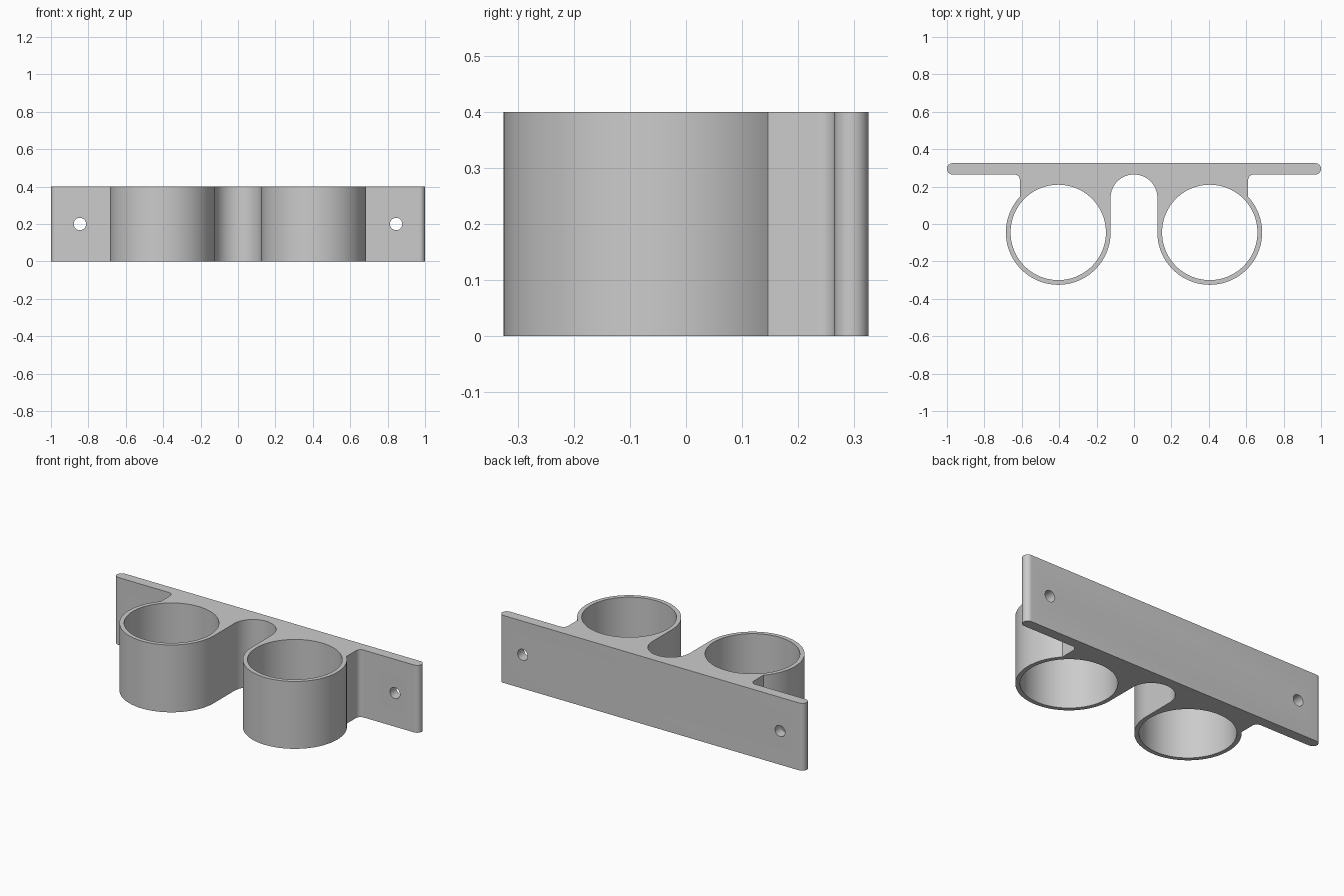
import bpy, bmesh
from math import sin, cos, pi, radians, asin, acos, degrees

if "Cube" in bpy.data.objects:
    bpy.data.objects.remove(bpy.data.objects["Cube"], do_unlink=True)

HEIGHT = 0.4
BACK, FRONT = 0.325, 0.265          # wall plate faces
RING_X, RING_Y = 0.405, -0.045      # ring centre
OUTER, INNER = 0.28, 0.255
NECK_X, FILLET, ARCH = 0.61, 0.03, 0.125

grey = bpy.data.materials.new("plain grey")
grey.use_nodes = True
colour = (0.6, 0.6, 0.6, 1)
grey.diffuse_color = colour
grey.node_tree.nodes["Principled BSDF"].inputs["Base Color"].default_value = colour


def arc(cx, cy, r, start, end, steps):
    """Points on an arc, angles in degrees."""
    angles = [radians(start + (end - start) * i / steps) for i in range(steps + 1)]
    return [(cx + r * cos(a), cy + r * sin(a)) for a in angles]


def cylinder(name, radius, depth, location, rotation=(0, 0, 0), sides=96):
    bpy.ops.mesh.primitive_cylinder_add(vertices=sides, radius=radius, depth=depth,
                                        location=location, rotation=rotation)
    cutter = bpy.context.object
    cutter.name = name
    cutter.hide_render = True
    return cutter


# Half outline, from the arch top around the ring to the plate end
end_radius = (BACK - FRONT) / 2
join = degrees(acos((NECK_X - RING_X) / OUTER))
half = arc(0, FRONT - ARCH, ARCH, 90, 0, 24)
half += arc(RING_X, RING_Y, OUTER, 180, 360 + join, 80)
half += arc(NECK_X + FILLET, FRONT - FILLET, FILLET, 180, 90, 10)
half += arc(1 - end_radius, BACK - end_radius, end_radius, -90, 90, 20)
outline = half + [(-x, y) for x, y in reversed(half[1:])]

# Extruded bracket body
bm = bmesh.new()
base = bm.faces.new([bm.verts.new((x, y, 0)) for x, y in outline])
lifted = bmesh.ops.extrude_face_region(bm, geom=[base])["geom"]
bmesh.ops.translate(bm, vec=(0, 0, HEIGHT),
                    verts=[v for v in lifted if isinstance(v, bmesh.types.BMVert)])
bmesh.ops.recalc_face_normals(bm, faces=bm.faces)
mesh = bpy.data.meshes.new("double_ring_bracket")
bm.to_mesh(mesh)
bm.free()
bracket = bpy.data.objects.new("double_ring_bracket", mesh)
bpy.context.collection.objects.link(bracket)
mesh.materials.append(grey)

# Ring bores and screw holes
cutters = []
for side, sign in (("left", 1), ("right", -1)):
    cutters.append(cylinder(side + "_ring_bore", INNER, 1, (sign * RING_X, RING_Y, HEIGHT / 2)))
    cutters.append(cylinder(side + "_screw_hole", 0.033, 0.3, (sign * 0.845, 0.295, HEIGHT / 2),
                            (pi / 2, 0, 0), 32))

bpy.ops.object.select_all(action="DESELECT")
bpy.context.view_layer.objects.active = bracket
bracket.select_set(True)
for cutter in cutters:
    cut = bracket.modifiers.new(cutter.name, "BOOLEAN")
    cut.operation = "DIFFERENCE"
    cut.solver = "EXACT"
    cut.object = cutter
    bpy.ops.object.modifier_apply(modifier=cut.name)
for cutter in cutters:
    bpy.data.objects.remove(cutter, do_unlink=True)

bpy.ops.object.shade_smooth_by_angle(angle=radians(30))
